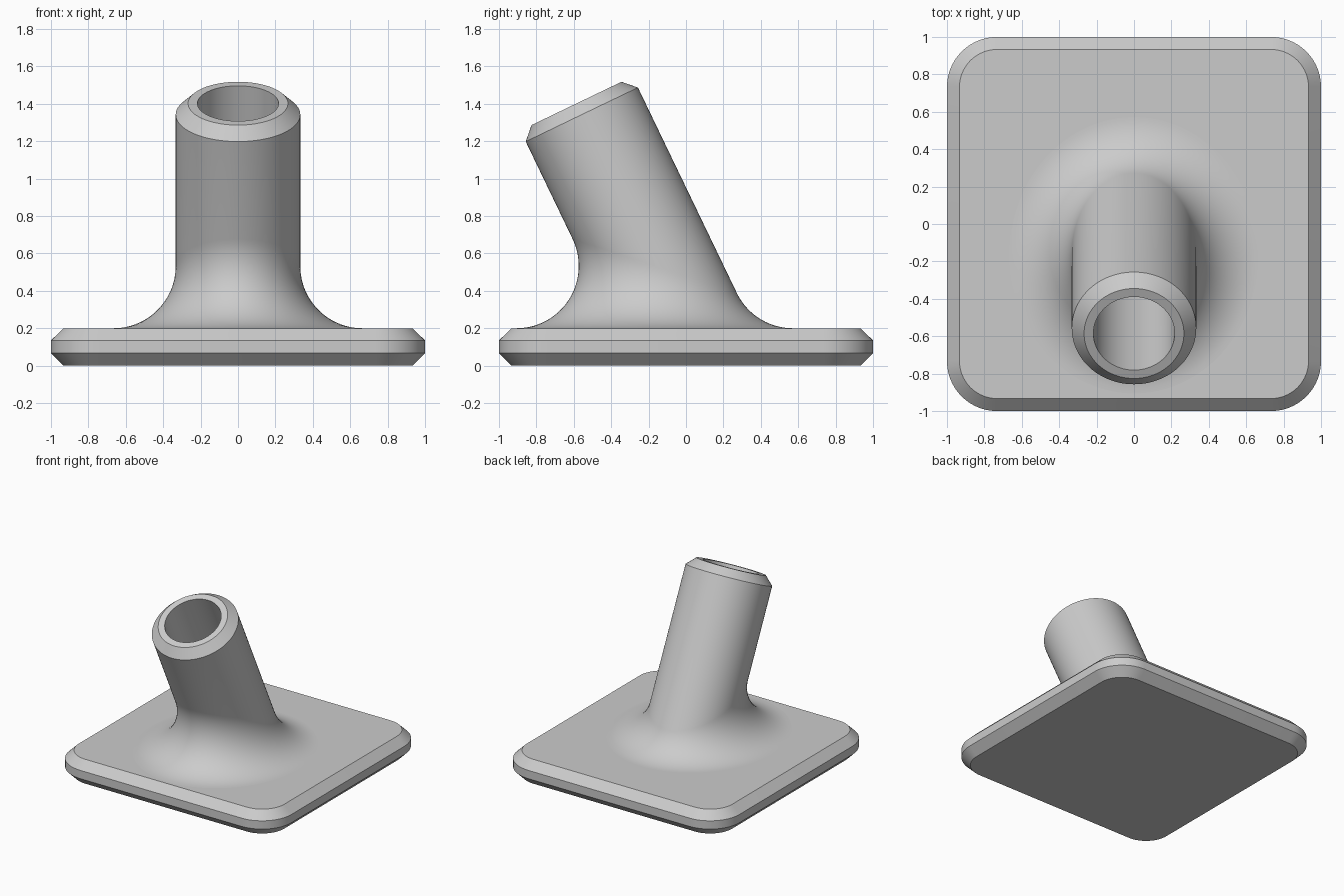
import bpy, bmesh, math
from mathutils import Vector

if "Cube" in bpy.data.objects:
    bpy.data.objects.remove(bpy.data.objects["Cube"])

TILT = math.radians(25.7)
R, FILLET, BORE, CHAMFER = 0.333, 0.333, 0.217, 0.066
PLATE_TOP = 0.2
SEGS, ARC = 96, 24

grey = bpy.data.materials.new("plain grey")
grey.diffuse_color = (0.6, 0.6, 0.6, 1)
grey.use_nodes = True
grey.node_tree.nodes["Principled BSDF"].inputs["Base Color"].default_value = grey.diffuse_color


def loft(name, rings, caps):
    """Skin a stack of closed rings, optionally capping both ends."""
    bm = bmesh.new()
    rows = [[bm.verts.new(p) for p in ring] for ring in rings]
    n = len(rows[0])
    for low, high in zip(rows, rows[1:]):
        for j in range(n):
            k = (j + 1) % n
            bm.faces.new((low[j], low[k], high[k], high[j]))
    if caps:
        bm.faces.new(rows[0][::-1])
        bm.faces.new(rows[-1])
    mesh = bpy.data.meshes.new(name)
    bm.to_mesh(mesh)
    bm.free()
    mesh.materials.append(grey)
    obj = bpy.data.objects.new(name, mesh)
    bpy.context.collection.objects.link(obj)
    bpy.ops.object.select_all(action='DESELECT')
    obj.select_set(True)
    bpy.context.view_layer.objects.active = obj
    bpy.ops.object.shade_smooth_by_angle(angle=math.radians(30))
    return obj


def rounded_square(inset, z, radius=0.267, steps=14):
    c = 1 - radius
    pts = []
    for q, (sx, sy) in enumerate([(1, 1), (-1, 1), (-1, -1), (1, -1)]):
        for i in range(steps + 1):
            a = math.pi / 2 * (q + i / steps)
            pts.append((sx * c + (radius - inset) * math.cos(a),
                        sy * c + (radius - inset) * math.sin(a), z))
    return pts


# Base plate: rounded square, chamfered along top and bottom edges
loft("base_plate", [rounded_square(0.067, 0), rounded_square(0, 0.067),
                    rounded_square(0, 0.135), rounded_square(0.067, PLATE_TOP)], True)

# Leaning tube axis and its radial directions
foot = Vector((0, -0.007, PLATE_TOP))
axis = Vector((0, -math.sin(TILT), math.cos(TILT)))
side = Vector((0, math.cos(TILT), math.sin(TILT)))
radial = [Vector((math.cos(a), 0, 0)) + side * math.sin(a)
          for a in (2 * math.pi * j / SEGS for j in range(SEGS))]


def fillet_point(n, f):
    """Point on the rolling-ball blend from the plate (f=0) to the tube (f=1)."""
    t = (FILLET - (R + FILLET) * n.z) / axis.z
    centre = foot + axis * t + n * (R + FILLET)
    return centre + Vector((0, 0, -1)).slerp(-n, f) * FILLET


def tube_ring(radius, t):
    return [foot + axis * t + n * radius for n in radial]


# Flared foot, outer wall, chamfered rim, lip and hollow bore
rim = 1.268
rings = [[fillet_point(n, i / ARC) for n in radial] for i in range(ARC + 1)]
rings += [tube_ring(R, rim),
          tube_ring(R - CHAMFER, rim + CHAMFER),
          tube_ring(BORE, rim + CHAMFER)]
rings.append([foot + n * BORE - axis * (BORE * n.z / axis.z) for n in radial])
loft("leaning_tube", rings, False)
